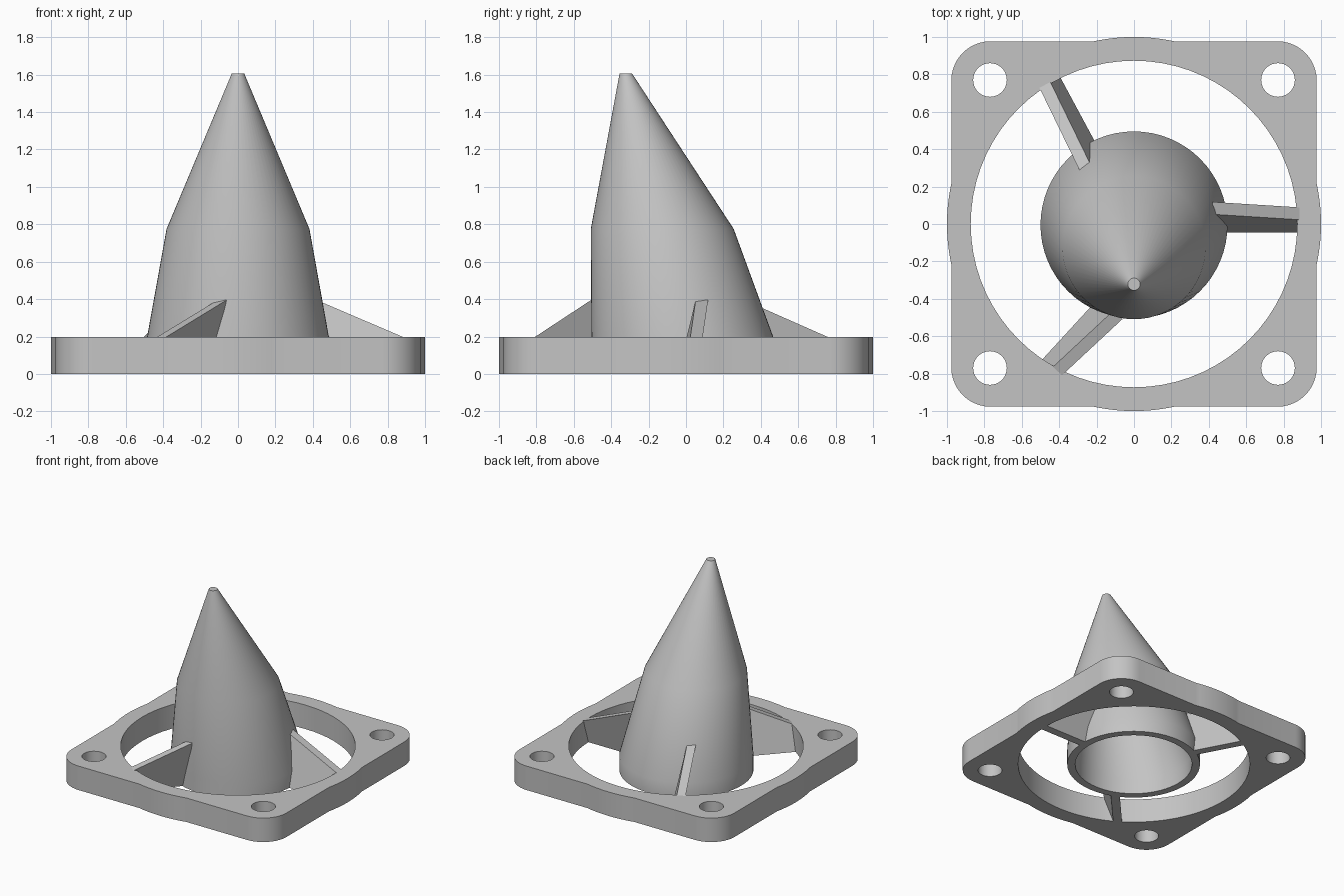
import bpy, bmesh, math
from mathutils import Vector

if "Cube" in bpy.data.objects:
    bpy.data.objects.remove(bpy.data.objects["Cube"], do_unlink=True)

grey = bpy.data.materials.new("plain grey")
grey.use_nodes = True
colour = (0.55, 0.55, 0.55, 1)
grey.diffuse_color = colour
grey.node_tree.nodes["Principled BSDF"].inputs["Base Color"].default_value = colour


def finish(name, bm, smooth=True):
    bmesh.ops.remove_doubles(bm, verts=bm.verts, dist=0.0001)
    bmesh.ops.recalc_face_normals(bm, faces=bm.faces)
    mesh = bpy.data.meshes.new(name)
    bm.to_mesh(mesh)
    bm.free()
    mesh.materials.clear()
    mesh.materials.append(grey)
    for p in mesh.polygons:
        p.material_index = 0
    obj = bpy.data.objects.new(name, mesh)
    bpy.context.collection.objects.link(obj)
    if smooth:
        bpy.ops.object.select_all(action='DESELECT')
        obj.select_set(True)
        bpy.context.view_layer.objects.active = obj
        bpy.ops.object.shade_smooth_by_angle(angle=math.radians(25))
    return obj


def circle(cx, cy, r, n):
    return [(cx + r * math.cos(2 * math.pi * i / n),
             cy + r * math.sin(2 * math.pi * i / n)) for i in range(n)]


# Mounting plate: rounded square, bulged mid-sides, central opening, bolt holes
HALF, CORNER, HEIGHT = 0.977, 0.21, 0.197
outline = []
for side in range(4):
    a = side * math.pi / 2
    c, s = math.cos(a), math.sin(a)
    reach = math.acos(HALF)
    pts = [(math.cos(t), math.sin(t)) for t in
           (reach * (i / 6 - 1) for i in range(13))]
    k = HALF - CORNER
    pts += [(k + CORNER * math.cos(i * math.pi / 20),
             k + CORNER * math.sin(i * math.pi / 20)) for i in range(11)]
    outline += [(x * c - y * s, x * s + y * c) for x, y in pts]

loops = [outline, circle(0, 0, 0.873, 72)]
loops += [circle(x, y, 0.09, 32) for x in (-0.77, 0.77) for y in (-0.77, 0.77)]

curve = bpy.data.curves.new("plate_profile", 'CURVE')
curve.dimensions = '2D'
curve.fill_mode = 'BOTH'
curve.extrude = HEIGHT / 2
for loop in loops:
    spline = curve.splines.new('POLY')
    spline.points.add(len(loop) - 1)
    for p, (x, y) in zip(spline.points, loop):
        p.co = (x, y, 0, 1)
    spline.use_cyclic_u = True
profile = bpy.data.objects.new("plate_profile", curve)
bpy.context.collection.objects.link(profile)
bpy.context.view_layer.update()
flat = bpy.data.meshes.new_from_object(
    profile.evaluated_get(bpy.context.evaluated_depsgraph_get()))
bm = bmesh.new()
bm.from_mesh(flat)
bmesh.ops.translate(bm, verts=bm.verts, vec=(0, 0, HEIGHT / 2))
finish("mounting_plate", bm)
bpy.data.objects.remove(profile, do_unlink=True)
bpy.data.meshes.remove(flat)

# Leaning hollow cone: rings of (centre y, radius, height), inside then outside
inside = [(-0.32, 0.015, 1.5), (-0.127, 0.322, 0.76),
          (-0.005, 0.44, 0.12), (-0.005, 0.44, 0)]
outside = [(-0.005, 0.5, 0), (-0.005, 0.5, 0.12),
           (-0.127, 0.382, 0.775), (-0.322, 0.033, 1.607)]
bm = bmesh.new()
rings = [[bm.verts.new((x, y, z)) for x, y in circle(0, cy, r, 64)]
         for cy, r, z in inside + outside]
for a, b in zip(rings, rings[1:]):
    for i in range(64):
        j = (i + 1) % 64
        bm.faces.new((a[i], a[j], b[j], b[i]))
bm.faces.new(rings[0])
bm.faces.new(rings[-1])
finish("hollow_cone", bm)


# Slanted struts joining the cone to the plate
def strut(name, inner_low, inner_top, outer_low, outer_top):
    bm = bmesh.new()
    low, top = Vector(inner_low), Vector(outer_low)
    along = (top - low).normalized()
    across = Vector((-along.y, along.x, 0)) * 0.033
    corners = []
    for point in (inner_low, inner_top, outer_top, outer_low):
        corners.append(Vector(point))
    for i in (2, 3):
        corners[i] += along * 0.03
    left = [bm.verts.new(p + across) for p in corners]
    right = [bm.verts.new(p - across) for p in corners]
    bm.faces.new(left)
    bm.faces.new(right[::-1])
    for i in range(4):
        j = (i + 1) % 4
        bm.faces.new((left[i], left[j], right[j], right[i]))
    finish(name, bm, smooth=False)


strut("left_strut", (0.46, -0.012, 0), (0.42, 0.085, 0.395),
      (0.87, -0.012, 0), (0.87, 0.055, 0.19))
strut("back_right_strut", (-0.23, 0.41, 0), (-0.258, 0.295, 0.395),
      (-0.42, 0.763, 0), (-0.47, 0.733, 0.19))
strut("front_right_strut", (-0.18, -0.435, 0), (-0.085, -0.485, 0.395),
      (-0.46, -0.74, 0), (-0.40, -0.775, 0.19))
